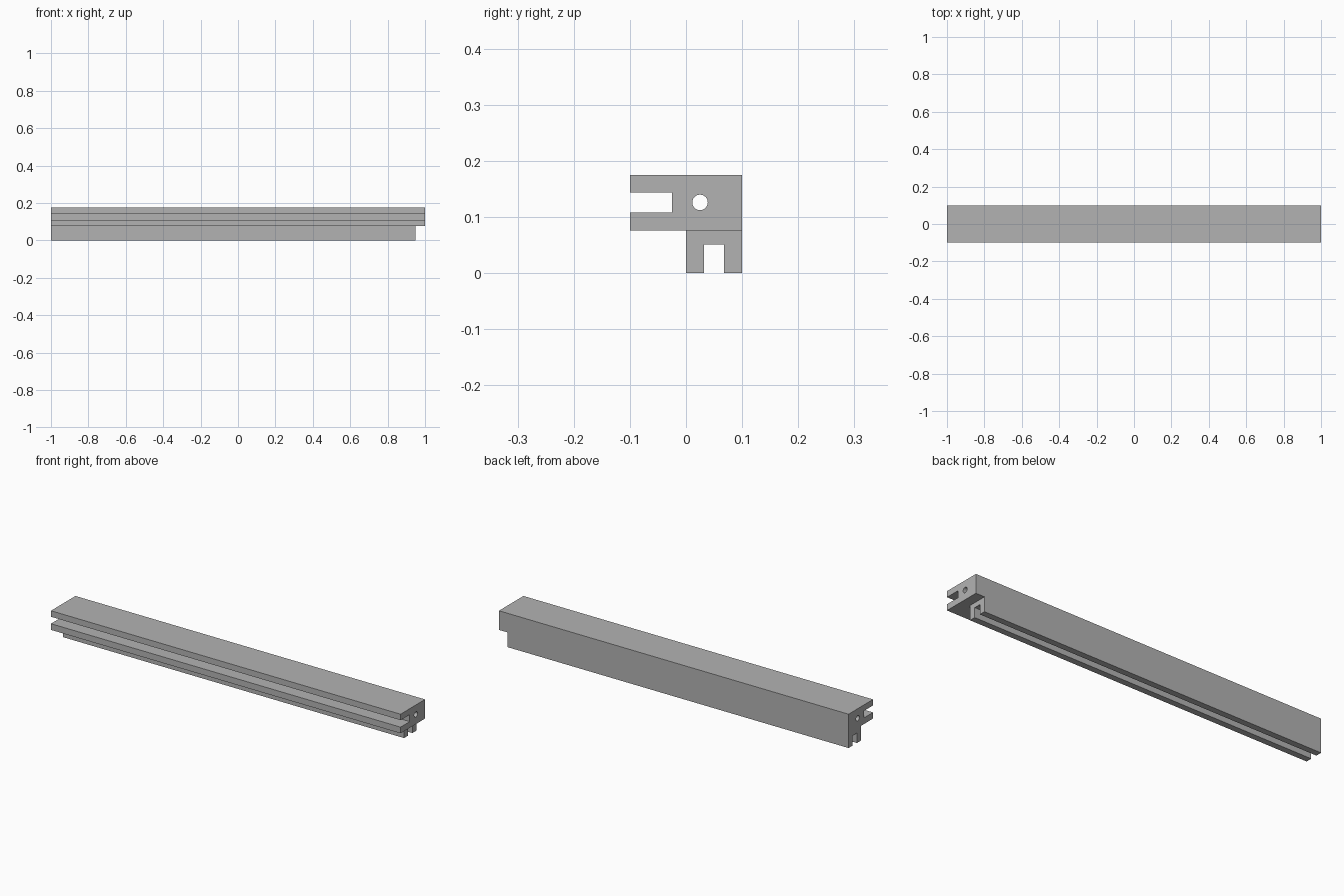
import bpy
import bmesh
from mathutils import Matrix, Vector

cube = bpy.data.objects.get("Cube")
if cube:
    bpy.data.objects.remove(cube, do_unlink=True)

grey = bpy.data.materials.new("plain_grey")
grey.use_nodes = True
colour = (0.45, 0.45, 0.45, 1)
grey.diffuse_color = colour
grey.node_tree.nodes["Principled BSDF"].inputs["Base Color"].default_value = colour


def make_object(name, bm):
    bmesh.ops.recalc_face_normals(bm, faces=bm.faces)
    mesh = bpy.data.meshes.new(name)
    bm.to_mesh(mesh)
    bm.free()
    mesh.materials.append(grey)
    obj = bpy.data.objects.new(name, mesh)
    bpy.context.collection.objects.link(obj)
    return obj


def cut(target, cutter):
    mod = target.modifiers.new("cut", "BOOLEAN")
    mod.operation = "DIFFERENCE"
    mod.solver = "EXACT"
    mod.object = cutter
    bpy.context.view_layer.objects.active = target
    bpy.ops.object.modifier_apply(modifier=mod.name)
    bpy.data.objects.remove(cutter, do_unlink=True)


# Grooved L-shaped rail, extruded along its length
profile = [
    (0.1, 0), (0.1, 0.175), (-0.1, 0.175),
    (-0.1, 0.144), (-0.025, 0.144), (-0.025, 0.108), (-0.1, 0.108),
    (-0.1, 0.076), (0, 0.076), (0, 0),
    (0.032, 0), (0.032, 0.051), (0.068, 0.051), (0.068, 0),
]
bm = bmesh.new()
end = bm.faces.new([bm.verts.new((-1, y, z)) for y, z in profile])
extruded = bmesh.ops.extrude_face_region(bm, geom=[end], use_keep_orig=True)["geom"]
moved = [v for v in extruded if isinstance(v, bmesh.types.BMVert)]
bmesh.ops.translate(bm, verts=moved, vec=(2, 0, 0))
rail = make_object("grooved_rail", bm)

# Shortened lower leg at one end
bm = bmesh.new()
bmesh.ops.create_cube(bm, size=1, matrix=Matrix.LocRotScale(
    Vector((1.0, 0.05, -0.024)), None, Vector((0.1, 0.3, 0.2))))
cut(rail, make_object("leg_end_cutter", bm))

# Round bore through the full length
bm = bmesh.new()
bmesh.ops.create_cone(
    bm, cap_ends=True, segments=32, radius1=0.0138, radius2=0.0138, depth=2.2,
    matrix=Matrix.Translation((0, 0.025, 0.126)) @ Matrix.Rotation(1.5707963, 4, "Y"))
cut(rail, make_object("bore_cutter", bm))

# Smooth bore, crisp rail edges
rail.select_set(True)
bpy.context.view_layer.objects.active = rail
bpy.ops.object.shade_smooth_by_angle(angle=0.5)
